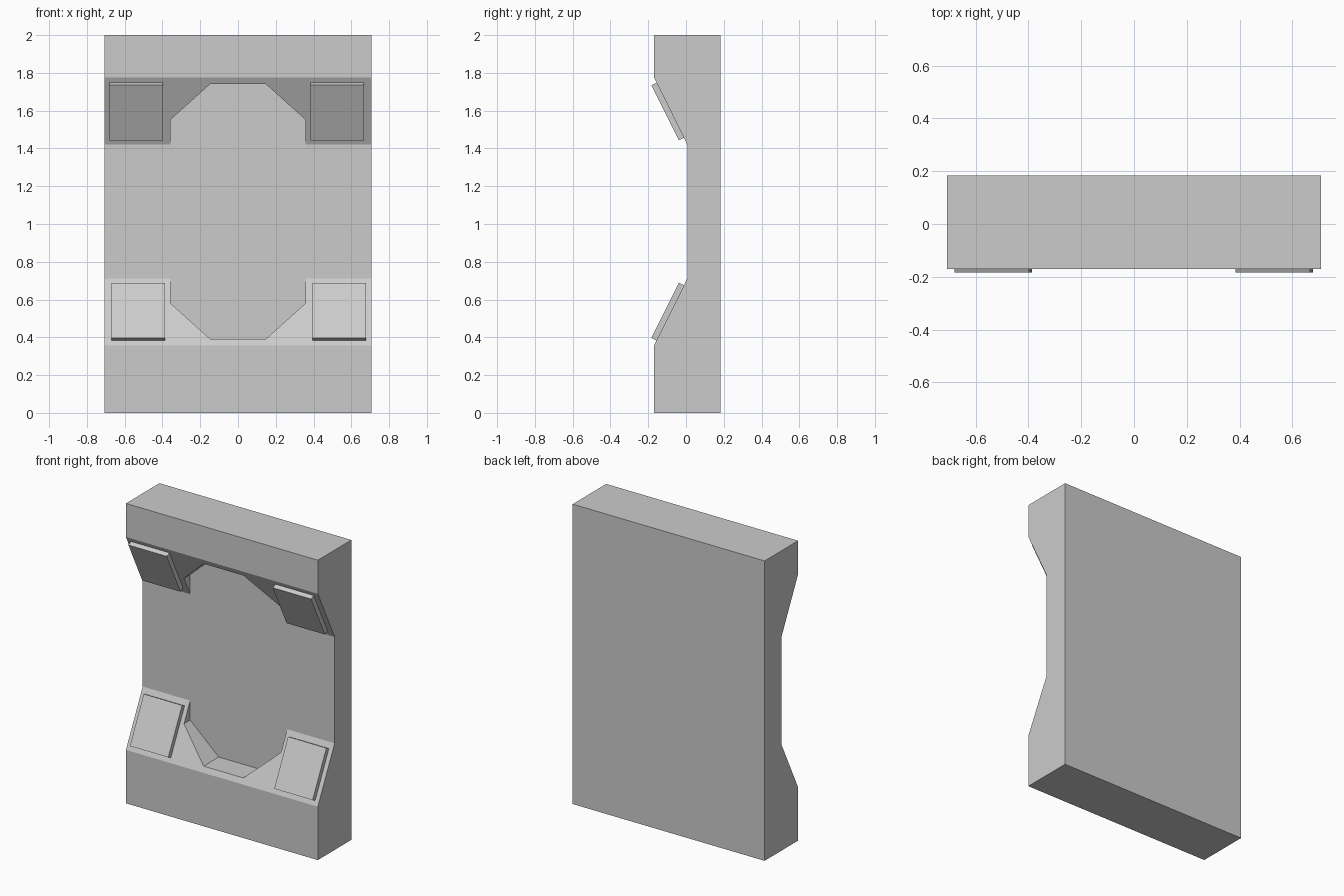
import bpy, bmesh
from mathutils import Matrix, Vector

if "Cube" in bpy.data.objects:
    bpy.data.objects.remove(bpy.data.objects["Cube"])

W = 0.708                      # half width
FRONT, FLOOR, BACK = -0.17, 0.007, 0.183
MID = 1.066                    # height of the recess centre
Z0, Z1 = 0.356, 0.711          # lower slope, start and end


def prism(name, points, depth):
    """Extrude a closed 3D outline along a vector."""
    bm = bmesh.new()
    face = bm.faces.new([bm.verts.new(p) for p in points])
    ext = bmesh.ops.extrude_face_region(bm, geom=[face])
    verts = [g for g in ext["geom"] if isinstance(g, bmesh.types.BMVert)]
    bmesh.ops.translate(bm, verts=verts, vec=depth)
    bmesh.ops.recalc_face_normals(bm, faces=bm.faces)
    mesh = bpy.data.meshes.new(name)
    bm.to_mesh(mesh)
    bm.free()
    obj = bpy.data.objects.new(name, mesh)
    bpy.context.collection.objects.link(obj)
    return obj


# Panel: side profile with a sloped recess
profile = [(BACK, 0), (FRONT, 0), (FRONT, Z0), (FLOOR, Z1),
           (FLOOR, 2 * MID - Z1), (FRONT, 2 * MID - Z0), (FRONT, 2), (BACK, 2)]
panel = prism("panel", [(-W, y, z) for y, z in profile], (2 * W, 0, 0))

# Eight-sided pocket cut into the slopes, down to the recess floor
quarter = [(0.358, 0.485), (0.147, 0.675)]
outline = [(x, z) for x, z in quarter]
outline += [(-x, z) for x, z in reversed(quarter)]
outline += [(-x, -z) for x, z in quarter]
outline += [(x, -z) for x, z in reversed(quarter)]
cutter = prism("pocket_cutter", [(x, FLOOR, MID + z) for x, z in outline], (0, -0.5, 0))
cutter.hide_render = True
cut = panel.modifiers.new("pocket", "BOOLEAN")
cut.operation = "DIFFERENCE"
cut.solver = "EXACT"
cut.object = cutter
bpy.context.view_layer.objects.active = panel
panel.select_set(True)
bpy.ops.object.modifier_apply(modifier=cut.name)
bpy.data.objects.remove(cutter)

# Four thin pads lying on the slopes
PAD_W, PAD_L, PAD_H, SINK = 0.283, 0.326, 0.03, 0.008
for level, side, xc in [("lower", 1, -0.528), ("lower", 1, 0.537),
                        ("upper", -1, -0.539), ("upper", -1, 0.526)]:
    along = Vector((0, FLOOR - FRONT, side * (Z1 - Z0))).normalized()
    out = Vector((0, -abs(along.z), side * along.y))
    start = Vector((xc, FRONT, MID - side * (MID - Z0))) + along * 0.031 - out * SINK
    half = Vector((PAD_W / 2, 0, 0))
    end = start + along * PAD_L
    prism(f"{level}_pad_{'left' if xc < 0 else 'right'}",
          [start - half, start + half, end + half, end - half], out * (PAD_H + SINK))
